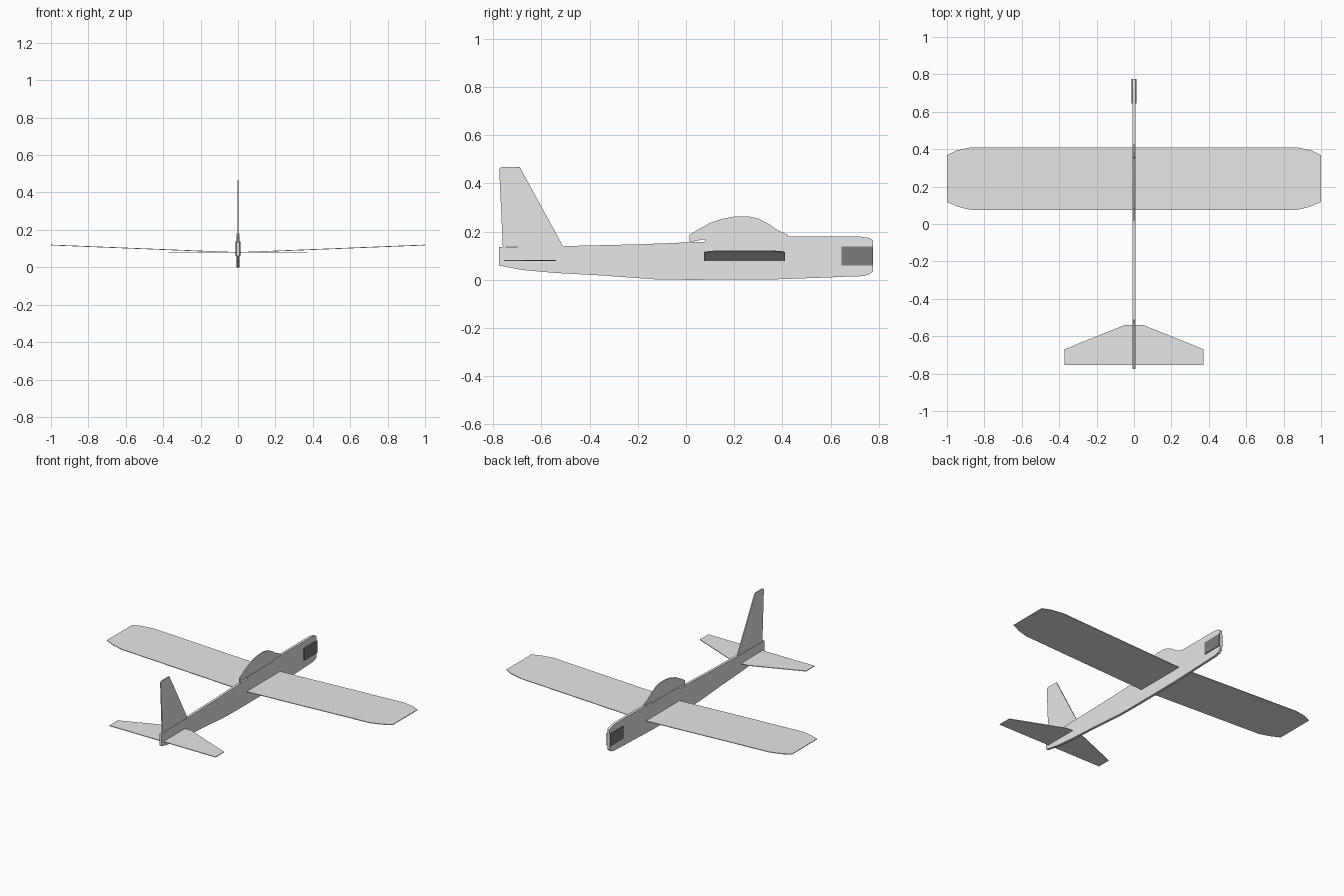
import bpy
import bmesh
from mathutils import Vector

cube = bpy.data.objects.get("Cube")
if cube:
    bpy.data.objects.remove(cube, do_unlink=True)


def make_material(name, value):
    mat = bpy.data.materials.new(name)
    mat.use_nodes = True
    colour = (value, value, value, 1)
    mat.diffuse_color = colour
    mat.node_tree.nodes["Principled BSDF"].inputs["Base Color"].default_value = colour
    return mat


light_grey = make_material("light grey", 0.8)
dark_grey = make_material("dark grey", 0.2)


def sheet(name, outline, offset, mat):
    """Extrude a flat outline by an offset vector into a thin sheet part."""
    bm = bmesh.new()
    face = bm.faces.new([bm.verts.new(p) for p in outline])
    result = bmesh.ops.extrude_face_region(bm, geom=[face], use_keep_orig=True)
    verts = [v for v in result["geom"] if isinstance(v, bmesh.types.BMVert)]
    bmesh.ops.translate(bm, verts=verts, vec=Vector(offset))
    bmesh.ops.recalc_face_normals(bm, faces=bm.faces)
    mesh = bpy.data.meshes.new(name)
    bm.to_mesh(mesh)
    bm.free()
    mesh.materials.append(mat)
    obj = bpy.data.objects.new(name, mesh)
    bpy.context.collection.objects.link(obj)
    return obj


def upright(name, profile, x_min, x_max, mat=light_grey):
    """Side profile in y, z, spanning x_min to x_max."""
    return sheet(name, [(x_min, y, z) for y, z in profile], (x_max - x_min, 0, 0), mat)


# Fuselage board
fuselage = [
    (-0.775, 0.06), (-0.75, 0.054), (-0.68, 0.041), (-0.55, 0.029), (-0.35, 0.018),
    (-0.13, 0.002), (0, 0), (0.35, 0.001), (0.73, 0.015), (0.76, 0.022), (0.775, 0.035),
    (0.775, 0.163), (0.763, 0.173), (0.72, 0.18), (0.36, 0.18), (0.35, 0.17),
    (0.08, 0.17), (0.08, 0.158), (-0.2, 0.147), (-0.5, 0.14), (-0.775, 0.136),
]
upright("fuselage", fuselage, -0.008, 0.008)

# Tail fin
fin = [(-0.76, 0.137), (-0.775, 0.46), (-0.765, 0.468), (-0.69, 0.468), (-0.51, 0.139)]
upright("tail_fin", fin, -0.003, 0.003)

# Canopy profile
canopy = [
    (0.015, 0.157), (0.015, 0.187), (0.05, 0.208), (0.1, 0.236), (0.15, 0.253),
    (0.2, 0.262), (0.26, 0.263), (0.3, 0.254), (0.34, 0.234), (0.38, 0.206),
    (0.42, 0.188), (0.425, 0.178), (0.36, 0.178), (0.35, 0.168), (0.08, 0.168),
]
upright("canopy", canopy, -0.0035, 0.0035)

# Left and right wings, tailplanes and nose weights
wing = [(0, 0.075), (0.87, 0.075), (0.94, 0.092), (1, 0.118),
        (1, 0.368), (0.95, 0.393), (0.87, 0.41), (0, 0.41)]
tailplane = [(0, -0.755), (0.372, -0.755), (0.372, -0.67), (0.05, -0.54), (0, -0.54)]
weight = [(0.645, 0.06), (0.775, 0.06), (0.775, 0.138), (0.645, 0.138)]
for side, sign in (("left", 1), ("right", -1)):
    sheet(side + "_wing", [(sign * x, y, 0.077 + 0.04 * x) for x, y in wing],
          (0, 0, 0.004), light_grey)
    sheet(side + "_tailplane", [(sign * x, y, 0.078) for x, y in tailplane],
          (0, 0, 0.004), light_grey)
    upright(side + "_nose_weight", weight, sign * 0.008, sign * 0.0125, dark_grey)
